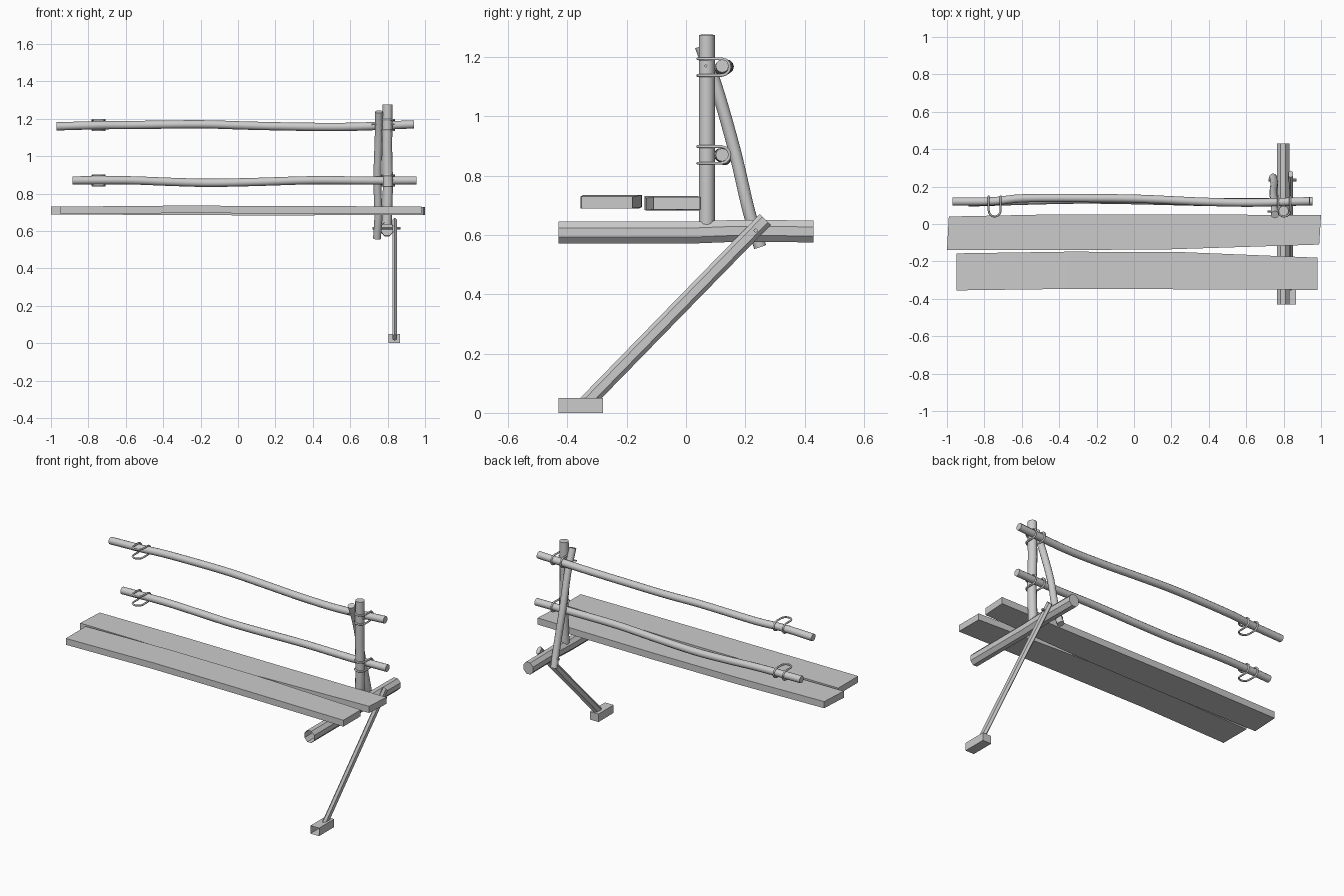
import bpy, bmesh, math
from mathutils import Vector

cube = bpy.data.objects.get("Cube")
if cube:
    bpy.data.objects.remove(cube, do_unlink=True)

grey = bpy.data.materials.new("plain grey")
grey.use_nodes = True
COLOUR = (0.6, 0.6, 0.6, 1)
grey.diffuse_color = COLOUR
grey.node_tree.nodes["Principled BSDF"].inputs["Base Color"].default_value = COLOUR


def finish(name, bm, smooth=None):
    bmesh.ops.recalc_face_normals(bm, faces=bm.faces)
    mesh = bpy.data.meshes.new(name)
    bm.to_mesh(mesh)
    bm.free()
    mesh.materials.append(grey)
    obj = bpy.data.objects.new(name, mesh)
    bpy.context.collection.objects.link(obj)
    if smooth:
        bpy.ops.object.select_all(action='DESELECT')
        obj.select_set(True)
        bpy.context.view_layer.objects.active = obj
        bpy.ops.object.shade_smooth_by_angle(angle=math.radians(smooth))
    return obj


def loft(name, rings, front_cap=True, back_cap=True, closed=False, smooth=None):
    """Bridge a list of equal point rings into one skin."""
    bm = bmesh.new()
    loops = [[bm.verts.new(p) for p in ring] for ring in rings]
    n = len(loops[0])
    pairs = list(zip(loops, loops[1:]))
    if closed:
        pairs.append((loops[-1], loops[0]))
    for a, b in pairs:
        for i in range(n):
            j = (i + 1) % n
            bm.faces.new((a[i], a[j], b[j], b[i]))
    if front_cap and not closed:
        bm.faces.new(loops[0])
    if back_cap and not closed:
        bm.faces.new(loops[-1])
    return finish(name, bm, smooth)


def soften(pts, steps=4):
    """Catmull-Rom path through the given points."""
    p = [Vector(q) for q in pts]
    p = [2 * p[0] - p[1]] + p + [2 * p[-1] - p[-2]]
    out = []
    for a, b, c, d in zip(p, p[1:], p[2:], p[3:]):
        for k in range(steps):
            t = k / steps
            out.append(0.5 * (2 * b + (c - a) * t + (2 * a - 5 * b + 4 * c - d) * t * t
                              + (3 * b - a - 3 * c + d) * t ** 3))
    return out + [p[-2]]


def pole(name, pts, ru, rv=None, sides=12, turn=0.0, ref=(0, 0, 1), closed=False,
         smooth=40, front_cap=True):
    """Sweep an ellipse along a path; ru lies across ref, rv along it."""
    pts = [Vector(p) for p in pts]
    rv = rv or ru
    n = len(pts)
    rings = []
    for i, p in enumerate(pts):
        if closed:
            t = pts[(i + 1) % n] - pts[i - 1]
        else:
            t = pts[min(i + 1, n - 1)] - pts[max(i - 1, 0)]
        u = t.cross(Vector(ref)).normalized()
        v = u.cross(t).normalized()
        angles = [math.tau * (k + turn) / sides for k in range(sides)]
        rings.append([p + u * ru * math.cos(a) + v * rv * math.sin(a) for a in angles])
    return loft(name, rings, front_cap=front_cap, closed=closed, smooth=smooth)


def plank(name, stations, thick):
    """Board along x; each station is front x, back x, front y, back y, middle z."""
    h = thick / 2
    loft(name, [[(xf, yf, z - h), (xb, yb, z - h), (xb, yb, z + h), (xf, yf, z + h)]
                for xf, xb, yf, yb, z in stations])


# Seat boards
plank("seat_board_back", [(-1, -0.99, -0.14, 0.04, 0.71), (-0.4, -0.4, -0.14, 0.052, 0.706),
                          (0.2, 0.2, -0.135, 0.052, 0.704), (0.99, 1, -0.11, 0.047, 0.707)], 0.042)
plank("seat_board_front", [(-0.95, -0.95, -0.355, -0.157, 0.71), (-0.35, -0.35, -0.347, -0.148, 0.715),
                           (0.25, 0.25, -0.349, -0.15, 0.714), (0.98, 0.98, -0.352, -0.18, 0.71)], 0.04)

# Cross beam under the seat
pole("cross_beam", [(0.797, -0.43, 0.608), (0.797, 0.02, 0.608), (0.797, 0.17, 0.614),
                    (0.797, 0.43, 0.612)], 0.036, 0.04, sides=8, turn=0.5, smooth=30, front_cap=False)

# Upright post and its sloping brace
pole("back_post", [(0.795, 0.07, 0.635), (0.802, 0.07, 0.85), (0.797, 0.07, 1.05),
                   (0.8, 0.07, 1.275)], 0.027, ref=(0, 1, 0))
pole("post_brace", soften([(0.753, 0.05, 1.237), (0.752, 0.102, 1.1), (0.745, 0.165, 0.88),
                           (0.75, 0.212, 0.68), (0.743, 0.25, 0.56)]), 0.021, ref=(0, 1, 0))

# Leg and foot
pole("leg", [(0.838, -0.34, 0.03), (0.838, -0.03, 0.348), (0.838, 0.267, 0.652)],
     0.026, 0.014, sides=6, ref=(1, 0, 0), smooth=25)
loft("foot_block", [[(0.835 + sx * 0.03, y, z) for sx, z in ((-1, 0), (1, 0), (1, 0.05), (-1, 0.05))]
                    for y in (-0.43, -0.28)], front_cap=False)

# Back rails
pole("upper_rail", soften([(-0.97, 0.12, 1.159), (-0.75, 0.122, 1.165), (-0.58, 0.138, 1.166),
                           (-0.2, 0.138, 1.17), (0.05, 0.134, 1.163), (0.35, 0.12, 1.157),
                           (0.62, 0.114, 1.157), (0.94, 0.122, 1.17)]), 0.022)
pole("lower_rail", soften([(-0.885, 0.115, 0.87), (-0.6, 0.124, 0.871), (-0.35, 0.13, 0.862),
                           (-0.15, 0.13, 0.857), (0.1, 0.125, 0.862), (0.4, 0.118, 0.871),
                           (0.7, 0.116, 0.869), (0.955, 0.122, 0.87)]), 0.022)


def lashing(name, x, z):
    """Rope looped round the post and over and under the rail."""
    s, h, y_post, y_rail = 0.032, 0.028, 0.072, 0.12
    arc = [math.pi * k / 8 for k in range(9)]
    front = [(x - s * math.cos(a), y_post - s * math.sin(a), h) for a in arc]
    back = [math.pi * k / 6 for k in range(7)]
    pts = [(px, py, z + h) for px, py, _ in front]
    pts += [(x + s, y_rail + h * math.sin(a), z + h * math.cos(a)) for a in back]
    pts += [(px, py, z - h) for px, py, _ in reversed(front)]
    pts += [(x - s, y_rail + h * math.sin(a), z - h * math.cos(a)) for a in back]
    curve = bpy.data.curves.new(name, 'CURVE')
    curve.dimensions = '3D'
    curve.bevel_depth = 0.0055
    curve.bevel_resolution = 1
    spline = curve.splines.new('POLY')
    spline.points.add(len(pts) - 1)
    for point, co in zip(spline.points, pts):
        point.co = (*co, 1)
    spline.use_cyclic_u = True
    curve.materials.append(grey)
    bpy.context.collection.objects.link(bpy.data.objects.new(name, curve))


# Rope lashings, one pair for each rail
for rail, z in (("upper", 1.166), ("lower", 0.87)):
    lashing(rail + "_lashing_left", 0.803, z)
    lashing(rail + "_lashing_right", -0.745, z)

# Pins through the joints
pole("leg_pin", [(0.718, 0.235, 0.615), (0.868, 0.235, 0.615)], 0.007, sides=8)
pole("brace_pin", [(0.715, 0.067, 1.17), (0.838, 0.067, 1.17)], 0.005, sides=8)
